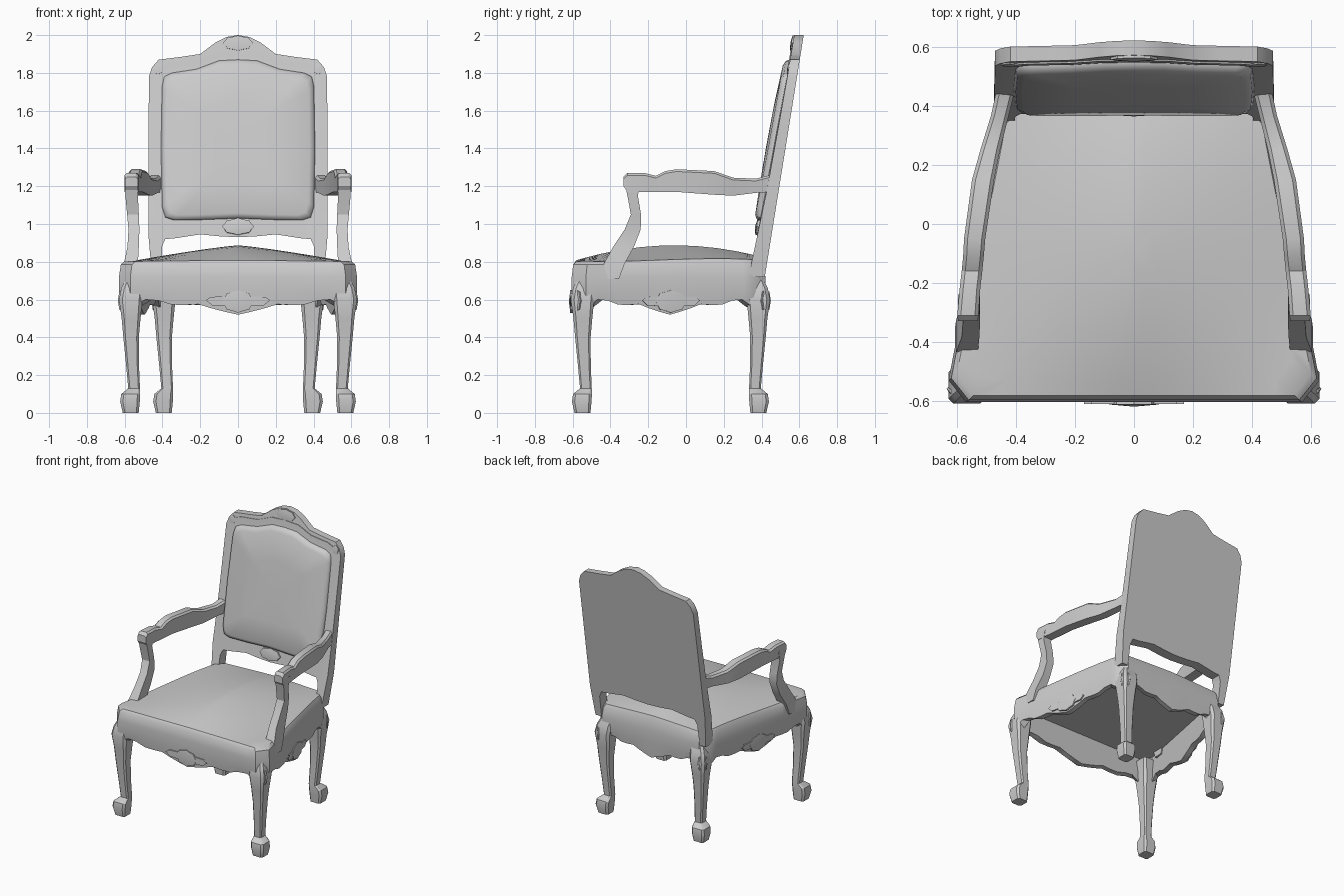
import bpy, bmesh, math
from mathutils import Vector, Matrix

cube = bpy.data.objects.get("Cube")
if cube:
    bpy.data.objects.remove(cube, do_unlink=True)

grey = bpy.data.materials.new("plain_grey")
grey.use_nodes = True
grey.diffuse_color = (0.6, 0.6, 0.6, 1)
grey.node_tree.nodes["Principled BSDF"].inputs["Base Color"].default_value = (0.6, 0.6, 0.6, 1)


def finish(name, bm, mirror=False, angle=30):
    bmesh.ops.recalc_face_normals(bm, faces=bm.faces)
    mesh = bpy.data.meshes.new(name)
    bm.to_mesh(mesh)
    bm.free()
    mesh.materials.append(grey)
    ob = bpy.data.objects.new(name, mesh)
    bpy.context.collection.objects.link(ob)
    if mirror:
        mod = ob.modifiers.new("mirror", "MIRROR")
        mod.use_mirror_merge = False
    bpy.ops.object.select_all(action="DESELECT")
    ob.select_set(True)
    bpy.context.view_layer.objects.active = ob
    bpy.ops.object.shade_smooth_by_angle(angle=math.radians(angle))


def loft(name, rings, mirror=False, tip=None, angle=30):
    """Skin a list of equal rings; the last ring closes flat or to a tip."""
    bm = bmesh.new()
    loops = [[bm.verts.new(p) for p in r] for r in rings]
    n = len(loops[0])
    for a, b in zip(loops, loops[1:]):
        for i in range(n):
            j = (i + 1) % n
            bm.faces.new((a[i], a[j], b[j], b[i]))
    caps = [bm.faces.new(loops[0])]
    if tip:
        t = bm.verts.new(tip)
        for i in range(n):
            bm.faces.new((loops[-1][i], loops[-1][(i + 1) % n], t))
    else:
        caps.append(bm.faces.new(loops[-1]))
    bmesh.ops.triangulate(bm, faces=caps)
    finish(name, bm, mirror, angle)


def both_sides(half):
    """Complete a half outline that starts and ends on the centre line."""
    return half + [(-x, z) for x, z in reversed(half[1:-1])]


def interp(table, t):
    for (a, va), (b, vb) in zip(table, table[1:]):
        if t <= b:
            return va + (vb - va) * (t - a) / (b - a)
    return table[-1][1]


# Seat: scalloped apron, hollow underside and domed cushion
scallop = [(0, .52), (.2, .545), (.4, .58), (.58, .565), (.78, .6), (.9, .6), (1, .56)]
corners = [(-.57, -.605), (.57, -.605), (.63, -.53), (.455, .36),
           (.40, .42), (-.40, .42), (-.455, .36), (-.63, -.53)]
STEPS = 16
outline = []
for k, a in enumerate(corners):
    b = corners[(k + 1) % 8]
    steps = STEPS if k % 2 == 0 else 1
    for i in range(steps):
        t = i / steps
        low = interp(scallop, abs(2 * t - 1)) if steps > 1 else scallop[-1][1]
        outline.append((a[0] + (b[0] - a[0]) * t, a[1] + (b[1] - a[1]) * t, low))


def seat_ring(s, z=None):
    return [(x * s, (y + .09) * s - .09, low if z is None else z) for x, y, low in outline]


def dome_ring(s):
    pts = []
    for x, y, _ in seat_ring(s):
        across = max(0, 1 - (abs(x) / .57) ** 1.2)
        along = max(0, 1 - (abs(y + .06) / .54) ** 2)
        pts.append((x, y, .802 + .085 * across * along))
    return pts


loft("seat", [seat_ring(.91, .75), seat_ring(.91), seat_ring(.985), seat_ring(1, .64),
              seat_ring(1, .72), seat_ring(.985, .785)]
     + [dome_ring(s) for s in (.955, .85, .7, .5, .3, .12)], tip=(0, -.09, .887), angle=35)


# Cabriole legs: height, outward sweep, half width
leg_shape = [(.72, -.02, .05), (.66, .0, .058), (.6, .008, .062), (.5, .006, .05), (.4, .006, .041),
             (.25, -.002, .034), (.13, -.01, .031), (.10, .008, .05), (.06, .012, .052), (0, .008, .042)]
for name, x, y, sy in (("front_legs", .56, -.54, -1), ("back_legs", .385, .375, 1)):
    rings = []
    for z, sweep, h in leg_shape:
        c = h * .72
        plan = [(h, -c), (h, c), (c, h), (-c, h), (-h, c), (-h, -c), (-c, -h), (c, -h)]
        rings.append([(x + sweep + dx, y + sy * sweep + dy, z) for dx, dy in plan])
    loft(name, rings, mirror=True)


# Raked back: solid shaped panel with posts that thin upward
def rear(z):
    return .43 + .161 * (z - .8)


def front(z):
    return rear(z) - interp([(.7, .087), (1.2, .062), (1.7, .052), (2, .05)], z)


back = both_sides([(0, .93), (.1, .935), (.2, .945), (.33, .925), (.385, .92), (.403, .88), (.405, .72),
                   (.455, .72), (.475, .95), (.474, 1.2), (.473, 1.5), (.472, 1.78), (.455, 1.83),
                   (.42, 1.87), (.3, 1.885), (.2, 1.9), (.12, 1.96), (.06, 1.99), (0, 2.0)])
loft("back_frame", [[(x, rear(z), z) for x, z in back], [(x, front(z), z) for x, z in back]])

# Padded back cushion
pad = both_sides([(0, 1.03), (.2, 1.022), (.34, 1.02), (.385, 1.035), (.402, 1.09), (.408, 1.4),
                  (.402, 1.73), (.39, 1.78), (.35, 1.8), (.22, 1.82), (.1, 1.865), (0, 1.87)])


def pad_ring(s, depth):
    pts = [(x * s, (z - 1.42) * s + 1.42) for x, z in pad]
    return [(x, front(z) - depth, z) for x, z in pts]


loft("back_cushion", [pad_ring(1, -.02), pad_ring(1, .006), pad_ring(.985, .022),
                      pad_ring(.93, .034), pad_ring(.5, .044)],
     tip=(0, front(1.42) - .046, 1.42), angle=50)

# Arm rests: y, inner x, outer x, bottom z, top z
arm = [(-.33, .53, .597, 1.2, 1.25), (-.31, .528, .6, 1.17, 1.27), (-.22, .522, .592, 1.17, 1.27),
       (-.16, .515, .585, 1.17, 1.255), (-.11, .51, .58, 1.17, 1.28), (-.05, .505, .577, 1.17, 1.29),
       (.15, .475, .55, 1.155, 1.28), (.25, .455, .522, 1.15, 1.245), (.37, .425, .485, 1.165, 1.24),
       (.45, .405, .468, 1.17, 1.26)]
loft("arm_rests", [[(a, y, lo), (b, y, lo), (b, y, hi - .012), (b - .012, y, hi),
                    (a + .012, y, hi), (a, y, hi - .012)] for y, a, b, lo, hi in arm], mirror=True)

# Curved arm supports: z, front y, rear y, inner x, outer x
support = [(1.22, -.325, -.24, .532, .597), (1.15, -.31, -.255, .53, .596), (1.05, -.292, -.238, .525, .587),
           (.97, -.325, -.24, .522, .58), (.88, -.385, -.275, .525, .585), (.79, -.435, -.325, .53, .604),
           (.71, -.42, -.355, .54, .608)]
loft("arm_supports", [[(a, f, z), (b, f, z), (b, r, z), (a, r, z)]
                      for z, f, r, a, b in support], mirror=True)


# Carved ornaments: local x is width, local z is height, local -y faces outward
def carving(name, loc, turn, w, h, depth, leaves=0.0, tilt=0.0, mirror=False):
    m = (Matrix.Translation(loc) @ Matrix.Rotation(math.radians(turn), 4, "Z")
         @ Matrix.Rotation(tilt, 4, "X"))
    shell = []
    for i in range(16):
        a = math.tau * i / 16
        r = 1 if i % 2 == 0 else .9
        shell.append((math.cos(a) * w * r, math.sin(a) * h * r))
    loft(name, [[m @ Vector((x, .02, z)) for x, z in shell],
                [m @ Vector((x, -depth * .6, z)) for x, z in shell]],
         mirror=mirror, tip=m @ Vector((0, -depth, 0)), angle=20)
    for side in (-1, 1) if leaves else ():
        leaf = [(w * .7, -h * .4), (w + leaves * .6, -h * .35), (w + leaves, h * .1),
                (w + leaves * .5, h * .05), (w + leaves * .7, h * .4), (w * .8, h * .45)]
        loft(name + "_leaf", [[m @ Vector((side * x, y, z)) for x, z in leaf]
                              for y in (.02, -depth * .5)], mirror=mirror)


rake = -math.atan(.161)
side_turn = 90 + math.degrees(math.atan2(.175, .89))
carving("crest_shell", (0, front(1.957), 1.957), 0, .08, .04, .014, tilt=rake)
carving("lower_rail_shell", (0, front(.985), .985), 0, .085, .045, .022, tilt=rake)
carving("front_apron_shell", (0, -.602, .59), 0, .085, .06, .018, .085)
carving("side_apron_shells", (.54, -.08, .59), side_turn, .085, .06, .012, .07, mirror=True)
carving("front_knee_shells", (.604, -.577, .595), 45, .035, .065, .018, mirror=True)
carving("back_knee_shells", (.427, .417, .595), 135, .035, .065, .018, mirror=True)
carving("crest_corner_leaves", (.425, front(1.82), 1.82), 0, .026, .03, .008, tilt=rake, mirror=True)

# Low carved moulding under the crest
moulding = [(0, 1.885), (.1, 1.88), (.21, 1.84), (.35, 1.825), (.41, 1.80), (.42, 1.83),
            (.36, 1.855), (.22, 1.87), (.11, 1.915), (0, 1.92)]
loft("crest_moulding", [[(x, front(z) + d, z) for x, z in both_sides(moulding)] for d in (.01, -.006)])
